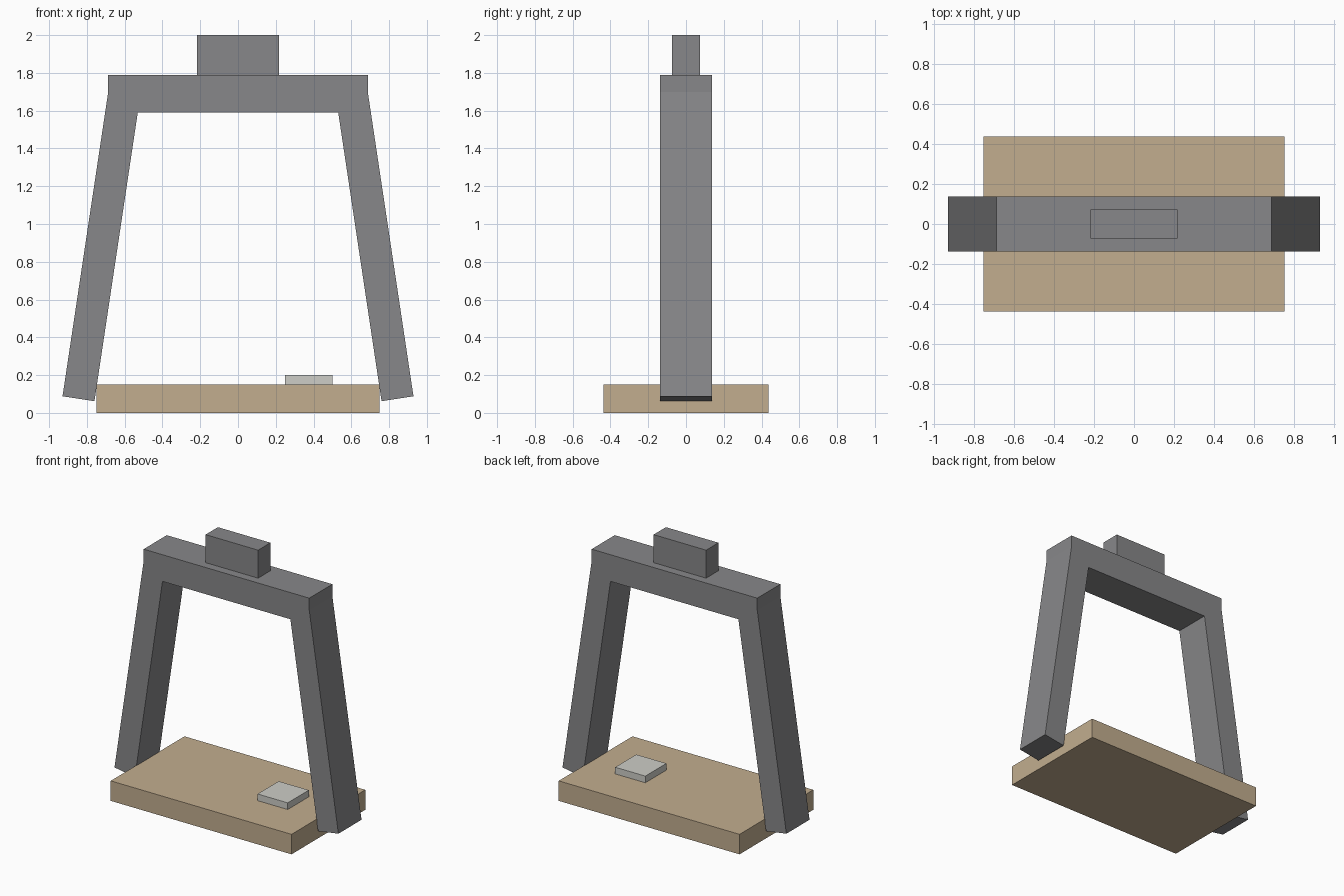
import bpy
import bmesh

cube = bpy.data.objects.get("Cube")
if cube:
    bpy.data.objects.remove(cube, do_unlink=True)


def material(name, rgb):
    mat = bpy.data.materials.new(name)
    mat.use_nodes = True
    mat.diffuse_color = (*rgb, 1)
    mat.node_tree.nodes["Principled BSDF"].inputs["Base Color"].default_value = (*rgb, 1)
    return mat


def prism(name, profile, y0, y1, mat):
    """Extrude an (x, z) profile along y."""
    bm = bmesh.new()
    face = bm.faces.new([bm.verts.new((x, y0, z)) for x, z in profile])
    result = bmesh.ops.extrude_face_region(bm, geom=[face])
    moved = [v for v in result["geom"] if isinstance(v, bmesh.types.BMVert)]
    bmesh.ops.translate(bm, verts=moved, vec=(0, y1 - y0, 0))
    bmesh.ops.recalc_face_normals(bm, faces=bm.faces)
    mesh = bpy.data.meshes.new(name)
    bm.to_mesh(mesh)
    bm.free()
    mesh.materials.append(mat)
    obj = bpy.data.objects.new(name, mesh)
    bpy.context.collection.objects.link(obj)
    return obj


def box(name, x0, x1, depth, z0, z1, mat):
    return prism(name, [(x0, z0), (x1, z0), (x1, z1), (x0, z1)], -depth, depth, mat)


metal = material("dark grey metal", (0.245, 0.245, 0.252))
wood = material("tan wood", (0.54, 0.42, 0.275))
pale = material("pale grey", (0.61, 0.61, 0.57))

# Footboard with a small off-centre pad
box("footboard", -0.75, 0.75, 0.437, 0, 0.15, wood)
box("pad", 0.25, 0.50, 0.125, 0.15, 0.20, pale)

# Crossbar and the block on top of it
box("crossbar", -0.687, 0.687, 0.137, 1.59, 1.79, metal)
box("top_block", -0.218, 0.218, 0.073, 1.79, 2.0, metal)

# Splayed legs, square-cut at both ends
leg = [(0.76, 0.062), (0.929, 0.088), (0.687, 1.70), (0.518, 1.674)]
for name, side in (("left_leg", 1), ("right_leg", -1)):
    prism(name, [(side * x, z) for x, z in leg], -0.137, 0.137, metal)
